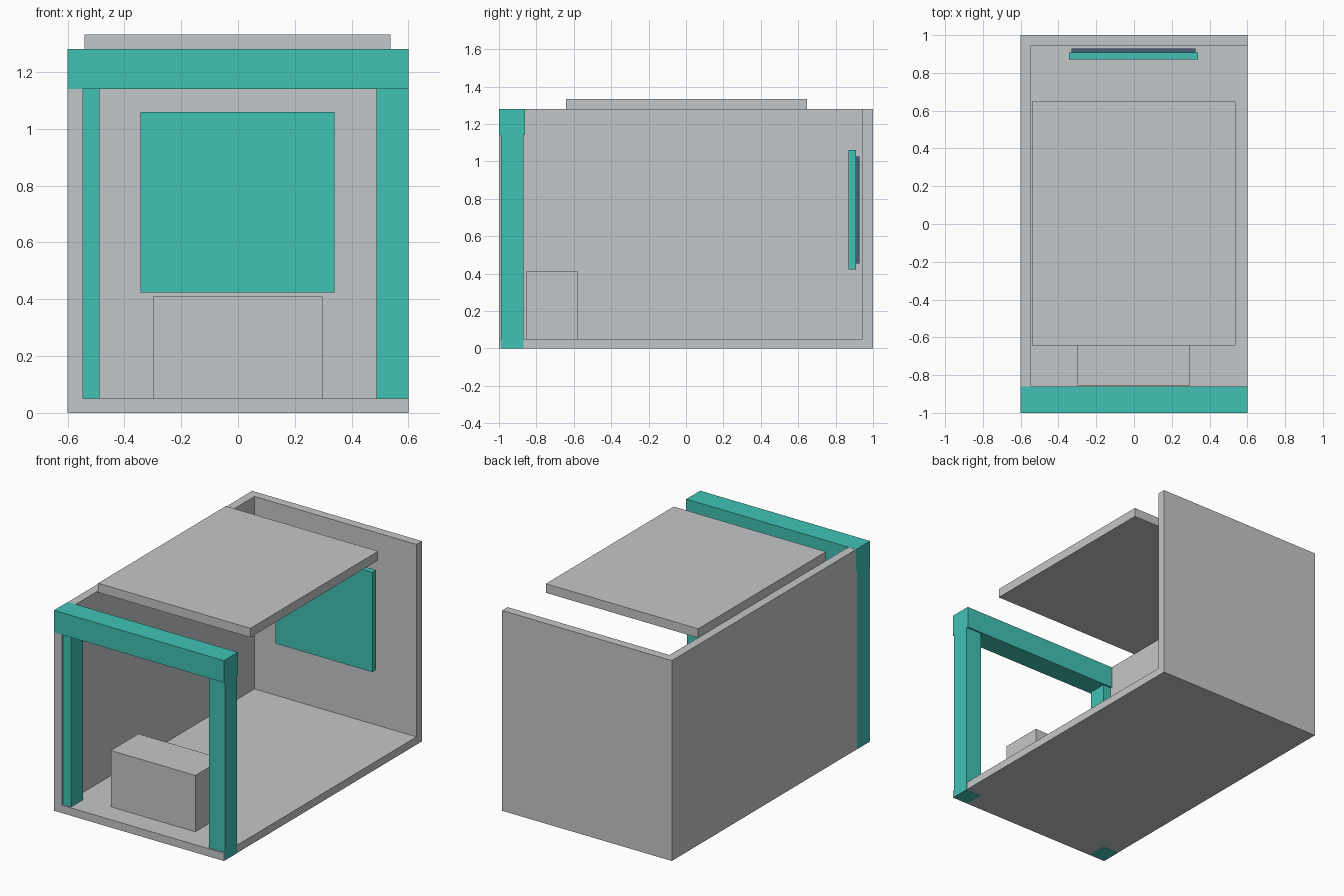
import bpy

if "Cube" in bpy.data.objects:
    bpy.data.objects.remove(bpy.data.objects["Cube"])


def material(name, rgb):
    m = bpy.data.materials.new(name)
    m.diffuse_color = (*rgb, 1.0)
    m.use_nodes = True
    m.node_tree.nodes["Principled BSDF"].inputs["Base Color"].default_value = m.diffuse_color
    return m


GREY = material("light grey", (0.55, 0.57, 0.585))
TEAL = material("teal", (0.052, 0.54, 0.456))
SLATE = material("slate blue", (0.06, 0.12, 0.21))


def box(name, x, y, z, mat):
    """Axis-aligned box from its (min, max) range on each axis."""
    spans = (x, y, z)
    bpy.ops.mesh.primitive_cube_add(size=1, location=[(a + b) / 2 for a, b in spans])
    ob = bpy.context.object
    ob.name = name
    ob.scale = [b - a for a, b in spans]
    bpy.ops.object.transform_apply(location=False, rotation=False, scale=True)
    ob.data.materials.append(mat)
    return ob


# Room shell: floor, left wall and back wall, open at the top, front and right
shell = box("room_shell", (-0.6, 0.6), (-1, 1), (0, 1.28), GREY)
cutter = box("room_cutter", (-0.545, 0.8), (-1.2, 0.945), (0.05, 1.5), GREY)
cut = shell.modifiers.new("hollow", 'BOOLEAN')
cut.operation = 'DIFFERENCE'
cut.solver = 'EXACT'
cut.object = cutter
bpy.context.view_layer.objects.active = shell
bpy.ops.object.modifier_apply(modifier=cut.name)
bpy.data.objects.remove(cutter)

# Front portal: two posts and a beam, a hair proud of the shell
E = 0.0006
for side, x in (("left", (-0.6 - E, -0.487)), ("right", (0.487, 0.6 + E))):
    box(side + "_post", x, (-0.99, -0.87), (-E, 1.14), TEAL)
box("front_beam", (-0.6 - E, 0.6 + E), (-1 - E, -0.86), (1.14, 1.28 + E), TEAL)

# Floating ceiling panel
box("ceiling_panel", (-0.54, 0.537), (-0.642, 0.648), (1.275, 1.333), GREY)

# Counter near the entrance
box("counter", (-0.3, 0.297), (-0.855, -0.577), (0.05, 0.41), GREY)

# Wall display with its backing plate
box("display_panel", (-0.343, 0.34), (0.87, 0.908), (0.423, 1.06), TEAL)
box("display_backing", (-0.33, 0.326), (0.908, 0.928), (0.455, 1.027), SLATE)
